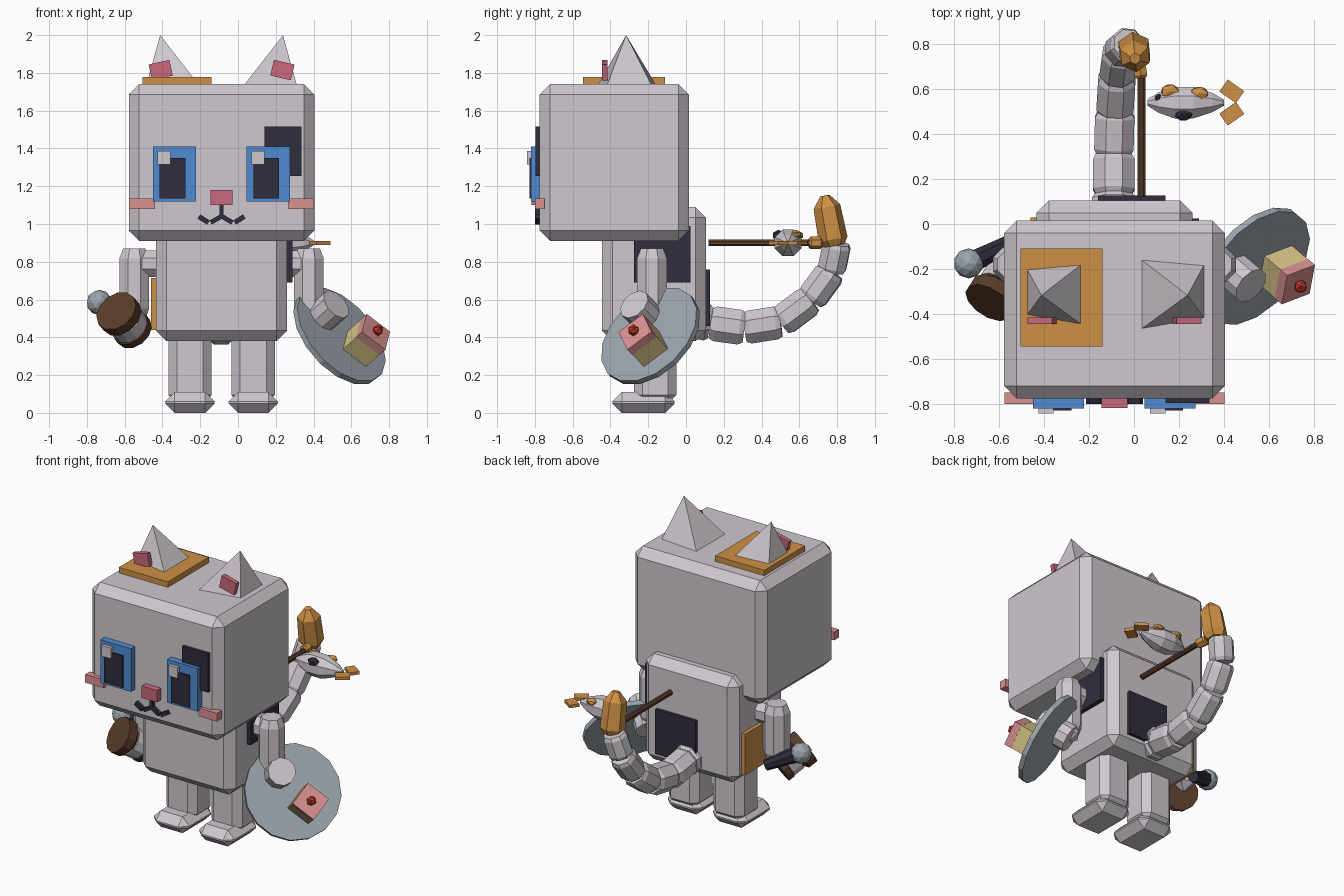
import bpy, bmesh, math
from mathutils import Vector, Matrix

cube = bpy.data.objects.get("Cube")
if cube:
    bpy.data.objects.remove(cube)


def material(name, r, g, b):
    m = bpy.data.materials.new(name)
    m.use_nodes = True
    m.diffuse_color = (r, g, b, 1)
    m.node_tree.nodes["Principled BSDF"].inputs["Base Color"].default_value = (r, g, b, 1)
    return m


GREY = material("pale grey", .62, .58, .62)
BLUE = material("blue", .08, .26, .64)
ORANGE = material("orange", .62, .28, .06)
PINK = material("rose pink", .58, .14, .20)
BLUSH = material("blush pink", .70, .29, .28)
DARK = material("dark navy", .028, .026, .045)
BROWN = material("brown", .10, .045, .022)
STEEL = material("steel grey", .33, .38, .42)
TAN = material("tan", .70, .57, .25)
RED = material("cherry red", .52, .035, .02)

MID = -0.087   # symmetry plane of head and body


def finish(name, bm, mat):
    bmesh.ops.recalc_face_normals(bm, faces=bm.faces)
    me = bpy.data.meshes.new(name)
    bm.to_mesh(me)
    bm.free()
    me.materials.append(mat)
    ob = bpy.data.objects.new(name, me)
    bpy.context.collection.objects.link(ob)
    return ob


def block(name, mat, centre, size, rot=None, bevel=0):
    """Box with optional one-step chamfer."""
    bm = bmesh.new()
    bmesh.ops.create_cube(bm, size=1)
    bmesh.ops.scale(bm, vec=size, verts=bm.verts)
    if bevel:
        bmesh.ops.bevel(bm, geom=bm.edges[:], offset=bevel, segments=1, affect='EDGES')
    m = Matrix.Translation(centre)
    if rot:
        m = m @ rot.to_4x4()
    bm.transform(m)
    return finish(name, bm, mat)


def box(name, mat, x, y, z, bevel=0):
    """Box given by its (min, max) along each axis."""
    return block(name, mat, [(a[0] + a[1]) / 2 for a in (x, y, z)],
                 [a[1] - a[0] for a in (x, y, z)], None, bevel)


def turned(name, mat, p, q, profile, sides=8):
    """Faceted solid between p and q; profile lists (fraction, radius)."""
    p, q = Vector(p), Vector(q)
    turn = (q - p).to_track_quat('Z', 'Y').to_matrix()
    bm = bmesh.new()
    rings = []
    for t, r in profile:
        ring = []
        for i in range(sides):
            a = 2 * math.pi * (i + .5) / sides
            ring.append(bm.verts.new(p.lerp(q, t) + turn @ Vector((r * math.cos(a), r * math.sin(a), 0))))
        rings.append(ring)
    for lo, hi in zip(rings, rings[1:]):
        for i in range(sides):
            j = (i + 1) % sides
            bm.faces.new((lo[i], lo[j], hi[j], hi[i]))
    bm.faces.new(rings[0])
    bm.faces.new(rings[-1])
    return finish(name, bm, mat)


def limb(name, mat, p, q, r, sides=8, end=.75):
    return turned(name, mat, p, q, [(0, r * end), (.14, r), (.86, r), (1, r * end)], sides)


def rod(name, mat, p, q, r, sides=8):
    return turned(name, mat, p, q, [(0, r), (1, r)], sides)


def pebble(name, mat, centre, radii, level=1):
    bm = bmesh.new()
    bmesh.ops.create_icosphere(bm, subdivisions=level, radius=1)
    bmesh.ops.scale(bm, vec=radii, verts=bm.verts)
    bmesh.ops.translate(bm, vec=centre, verts=bm.verts)
    return finish(name, bm, mat)


# Head and torso
box("head", GREY, (-.578, .404), (-.775, .015), (.91, 1.74), .055)
box("torso", GREY, (-.434, .26), (-.445, .105), (.38, 1.09), .055)
box("side_patch", DARK, (.25, .288), (-.275, .025), (.69, .99))
box("back_patch", DARK, (-.16, .14), (.09, .127), (.46, .76))
box("hip_patch", ORANGE, (-.46, -.42), (-.24, .03), (.44, .715))

# Parts mirrored about the symmetry plane
for side, s in (("right", -1), ("left", 1)):
    def mx(d):
        return MID + s * d
    block(side + "_leg", GREY, (mx(.167), -.163, .26), (.23, .225, .42), None, .045)
    block(side + "_foot", GREY, (mx(.168), -.225, .055), (.262, .33, .11), None, .05)
    limb(side + "_shoulder", GREY, (mx(.30), -.18, .79), (mx(.47), -.18, .79), .075)
    limb(side + "_upper_arm", GREY, (mx(.462), -.18, .87), (mx(.462), -.18, .50), .085)

    # Ear: leaning four-sided pyramid with an inner panel
    bm = bmesh.new()
    base = [bm.verts.new((mx(x), y, 1.73)) for x, y in
            ((.115, -.155), (.40, -.18), (.40, -.42), (.115, -.47))]
    tip = bm.verts.new((mx(.325), -.317, 2))
    bm.faces.new(base)
    for i in range(4):
        bm.faces.new((base[i], base[(i + 1) % 4], tip))
    finish(side + "_ear", bm, GREY)
    block(side + "_inner_ear", PINK, (mx(.322), -.43, 1.815), (.112, .03, .085),
          Matrix.Rotation(math.radians(13 * s), 3, 'Y'))

    block(side + "_cheek", BLUSH, (mx(.421), -.775, 1.108), (.138, .05, .055))
    # Mouth strokes
    block(side + "_inner_mouth", DARK, (mx(.028), -.785, 1.025), (.068, .03, .024),
          Matrix.Rotation(math.radians(30 * s), 3, 'Y'))
    block(side + "_outer_mouth", DARK, (mx(.095), -.785, 1.024), (.06, .03, .026),
          Matrix.Rotation(math.radians(-32 * s), 3, 'Y'))

# Face: the eyes keep the same shift for both sides
box("eye_patch", DARK, (.14, .335), (-.797, -.76), (1.255, 1.515))
for side, x in (("right", -.45), ("left", .046)):
    box(side + "_eye", BLUE, (x, x + .228), (-.82, -.76), (1.12, 1.41))
    box(side + "_pupil", DARK, (x + .035, x + .172), (-.829, -.8), (1.135, 1.35))
    box(side + "_eye_glint", GREY, (x + .025, x + .093), (-.842, -.8), (1.315, 1.387))
box("nose", PINK, (-.145, -.03), (-.818, -.76), (1.10, 1.18))
box("mouth_line", DARK, (-.098, -.076), (-.80, -.76), (1.035, 1.10))
box("ear_mat", ORANGE, (-.505, -.14), (-.545, -.11), (1.72, 1.777))

# Tail
path = [(-.09, 0, .50), (-.09, .13, .475), (-.09, .31, .45), (-.085, .50, .48),
        (-.075, .66, .60), (-.06, .77, .75), (-.025, .80, .90)]
for i, (p, q) in enumerate(zip(path, path[1:])):
    limb("tail_segment_%d" % (i + 1), GREY, p, q, .105 - .005 * i, 8, .86)
turned("tail_tip", ORANGE, (0, .785, .885), (.005, .735, 1.15),
       [(0, .055), (.13, .078), (.78, .072), (1, .025)], 6)

# Rod and fish carried by the tail
rod("fishing_rod", BROWN, (.033, .12, .90), (.033, .67, .90), .019)
limb("rod_knob", ORANGE, (.033, .65, .90), (.02, .72, .90), .033, 6)
turned("fish_body", GREY, (.06, .54, .90), (.40, .54, .90),
       [(0, .015), (.14, .048), (.35, .076), (.6, .076), (.85, .046), (1, .015)], 8)
for name, y, a in (("upper", .59, -35), ("lower", .49, 35)):
    block(name + "_fish_fin", ORANGE, (.435, y, .90), (.09, .065, .02),
          Matrix.Rotation(math.radians(a), 3, 'Z'))
pebble("front_fish_spot", ORANGE, (.16, .59, .94), (.045, .035, .025))
pebble("rear_fish_spot", ORANGE, (.29, .58, .945), (.045, .035, .025))
pebble("dark_fish_spot", DARK, (.22, .49, .94), (.045, .035, .03))
pebble("fish_eye", DARK, (.11, .56, .93), (.02, .02, .02))

# Left hand with plate and cake
n = Vector((.63, -.54, .56)).normalized()
u = Vector((.15, .79, .59))
u = (u - n * u.dot(n)).normalized()
cake_turn = Matrix((u, n.cross(u), n)).transposed()
hub = Vector((.54, -.19, .41))
foot = Vector((.624, -.178, .334))
pebble("left_elbow", GREY, (.38, -.18, .52), (.085, .085, .085))
rod("left_hand", GREY, Vector((.52, -.275, .575)) - n * .22, (.52, -.275, .575), .088, 10)
rod("plate", STEEL, hub - n * .02, hub + n * .012, .302, 16)
block("cake_sponge", TAN, foot + n * .06, (.16, .16, .125), cake_turn)
block("cake_icing", BLUSH, foot + n * .145, (.162, .162, .05), cake_turn)
pebble("cherry", RED, foot + n * .185, (.032, .032, .032))

# Right hand with drum and microphone
front, rear = Vector((-.645, -.35, .54)), Vector((-.55, -.20, .43))
pebble("right_elbow", GREY, (-.55, -.18, .52), (.085, .085, .085))
turned("drum", BROWN, front, rear, [(0, .118), (.3, .118), (.4, .09), (.75, .09), (.8, .105), (1, .105)], 12)
rod("drum_band", GREY, front.lerp(rear, .42), front.lerp(rear, .78), .1, 12)
pebble("microphone_head", STEEL, (-.735, -.175, .585), (.067, .067, .067), 2)
turned("microphone_handle", DARK, (-.70, -.16, .57), (-.54, -.075, .49), [(0, .05), (1, .035)], 8)
